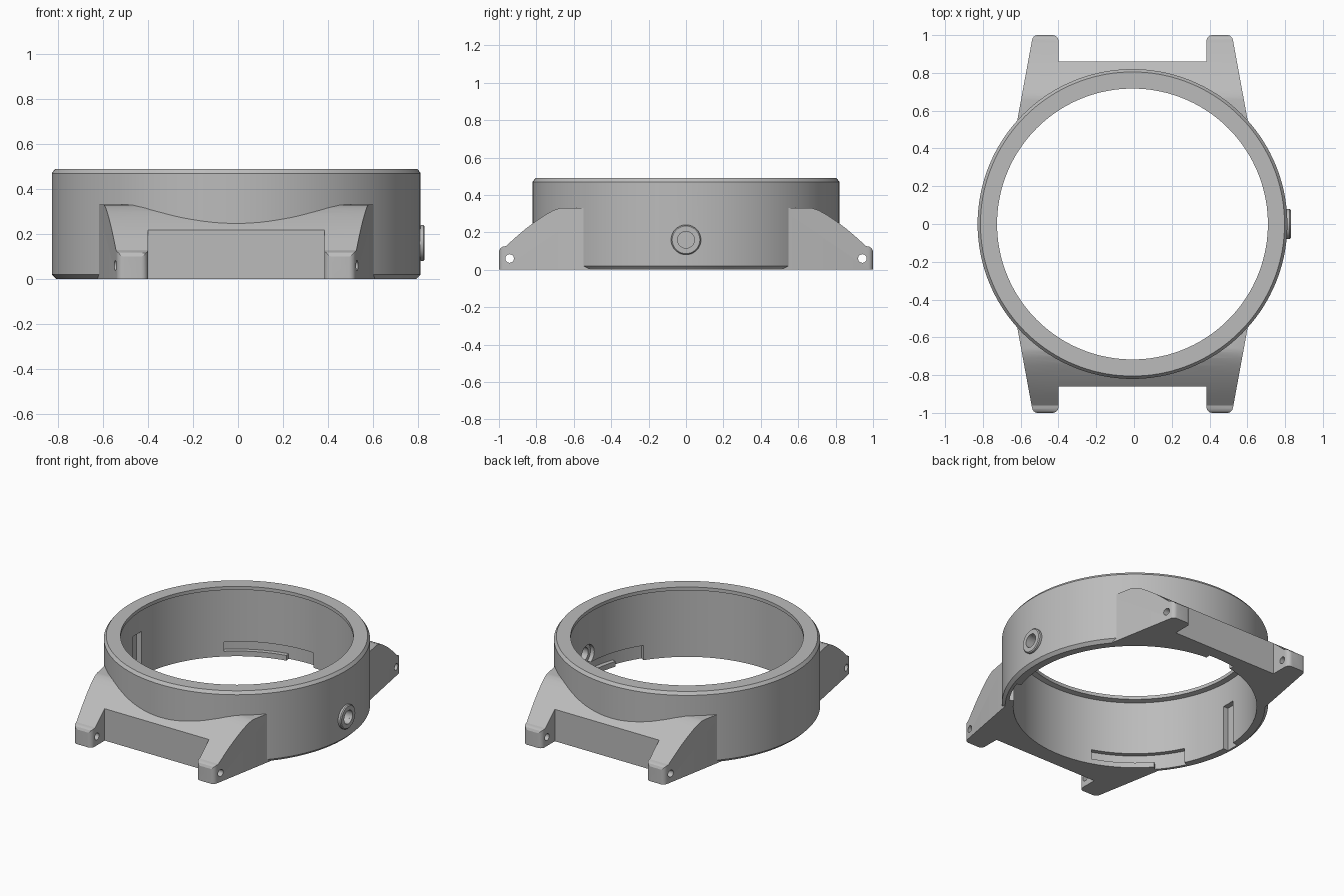
import bpy, bmesh, math
from mathutils import Matrix, Vector

cube = bpy.data.objects.get("Cube")
if cube:
    bpy.data.objects.remove(cube, do_unlink=True)

CENTRE_X = -0.008
WALL = 0.75       # inner radius of the case
CROWN_Z = 0.16

steel = bpy.data.materials.new("brushed_grey")
steel.use_nodes = True
GREY = (0.5, 0.5, 0.5, 1)
steel.diffuse_color = GREY
steel.node_tree.nodes["Principled BSDF"].inputs["Base Color"].default_value = GREY


def finish(name, bm):
    bmesh.ops.recalc_face_normals(bm, faces=bm.faces)
    mesh = bpy.data.meshes.new(name)
    bm.to_mesh(mesh)
    bm.free()
    mesh.materials.append(steel)
    obj = bpy.data.objects.new(name, mesh)
    bpy.context.collection.objects.link(obj)
    return obj


def prism(name, outline, lo, hi, axis="z"):
    """Extrude an outline along z (points are x, y) or along x (points are y, z)."""
    place = (lambda a, b, t: (a, b, t)) if axis == "z" else (lambda a, b, t: (t, a, b))
    bm = bmesh.new()
    face = bm.faces.new([bm.verts.new(place(a, b, lo)) for a, b in outline])
    moved = bmesh.ops.extrude_face_region(bm, geom=[face])["geom"]
    verts = [g for g in moved if isinstance(g, bmesh.types.BMVert)]
    bmesh.ops.translate(bm, verts=verts, vec=Vector(place(0, 0, hi - lo)))
    return finish(name, bm)


def arc(cx, cy, r, a0, a1, n):
    angles = [math.radians(a0 + (a1 - a0) * i / n) for i in range(n + 1)]
    return [(cx + r * math.cos(a), cy + r * math.sin(a)) for a in angles]


def disc(name, cx, cy, r, lo, hi, axis="z", n=32):
    return prism(name, arc(cx, cy, r, 0, 360, n)[:-1], lo, hi, axis)


def lathe(name, profile, n):
    """Revolve a closed (radius, height) profile around z."""
    bm = bmesh.new()
    rings = []
    for i in range(n):
        a = math.tau * i / n
        rings.append([bm.verts.new((r * math.cos(a), r * math.sin(a), z)) for r, z in profile])
    k = len(profile)
    for i in range(n):
        here, after = rings[i], rings[(i + 1) % n]
        for j in range(k):
            m = (j + 1) % k
            bm.faces.new((here[j], after[j], after[m], here[m]))
    return finish(name, bm)


def combine(target, tool, operation="DIFFERENCE"):
    mod = target.modifiers.new("cut", "BOOLEAN")
    mod.operation, mod.solver, mod.object = operation, "EXACT", tool
    bpy.ops.object.select_all(action="DESELECT")
    bpy.context.view_layer.objects.active = target
    target.select_set(True)
    bpy.ops.object.modifier_apply(modifier=mod.name)
    bpy.data.objects.remove(tool, do_unlink=True)


# Case ring: chamfered outside, thin lip at the top of the bore
ring = lathe("case_ring", [
    (WALL, 0), (0.80, 0), (0.82, 0.02), (0.82, 0.47), (0.805, 0.49),
    (0.717, 0.49), (0.717, 0.467), (WALL, 0.46)], 144)

# Three L-shaped bayonet slots inside the bottom edge
for start in (86, 206, 326):
    for a0, a1, z0 in ((start, start + 15, -0.1), (start + 14, start + 45, 0.035)):
        sector = arc(0, 0, 0.78, a0, a1, 12) + arc(0, 0, 0.7, a1, a0, 12)
        combine(ring, prism("slot_cutter", sector, z0, 0.1))

# Upright groove inside, facing the crown
groove = [(-0.785, -0.045), (-0.7, -0.045), (-0.7, 0.045), (-0.785, 0.045)]
combine(ring, prism("groove_cutter", groove, -0.1, 0.3))

# Crown opening, wider on the inside
combine(ring, disc("bore_cutter", 0, CROWN_Z, 0.045, 0.6, 0.9, "x"))
combine(ring, disc("recess_cutter", 0, CROWN_Z, 0.07, 0.6, 0.775, "x"))

# Crown tube: a short chamfered collar around the opening
tube = lathe("crown_tube", [
    (0.045, 0.79), (0.08, 0.79), (0.08, 0.832), (0.074, 0.838), (0.045, 0.838)], 40)
tube.data.transform(Matrix.Translation((0, 0, CROWN_Z)) @ Matrix.Rotation(math.pi / 2, 4, "Y"))

# Lug pairs: side profile crossed with the plan, then cut for the ring and pin
side = [(0.45, 0), (1.0, 0), (1.0, 0.1), (0.993, 0.115), (0.98, 0.123), (0.962, 0.127),
        (0.91, 0.174), (0.86, 0.217), (0.80, 0.262), (0.75, 0.295), (0.71, 0.317),
        (0.68, 0.328), (0.66, 0.331), (0.45, 0.331)]
half = ([(0.628, 0.45)] + arc(0.502, 0.97, 0.03, 10, 90, 5)
        + arc(0.422, 0.97, 0.03, 90, 180, 5) + [(0.392, 0.86)])
plan = half + [(-x, y) for x, y in reversed(half)]
parts = [ring, tube]
for name, turn in (("back_lugs", 0), ("front_lugs", math.pi)):
    lugs = prism(name, side, -0.7, 0.7, "x")
    combine(lugs, prism("plan_cutter", plan, -0.1, 0.6), "INTERSECT")
    combine(lugs, disc("ring_cutter", 0, 0, 0.797, -0.2, 0.7, "z", 144))
    combine(lugs, disc("pin_cutter", 0.943, 0.06, 0.023, -0.8, 0.8, "x", 24))
    lugs.data.transform(Matrix.Rotation(turn, 4, "Z"))
    parts.append(lugs)

# Placement and shading
bpy.ops.object.select_all(action="DESELECT")
for obj in parts:
    obj.location.x = CENTRE_X
    obj.select_set(True)
bpy.context.view_layer.objects.active = ring
bpy.ops.object.shade_smooth_by_angle(angle=math.radians(25))
